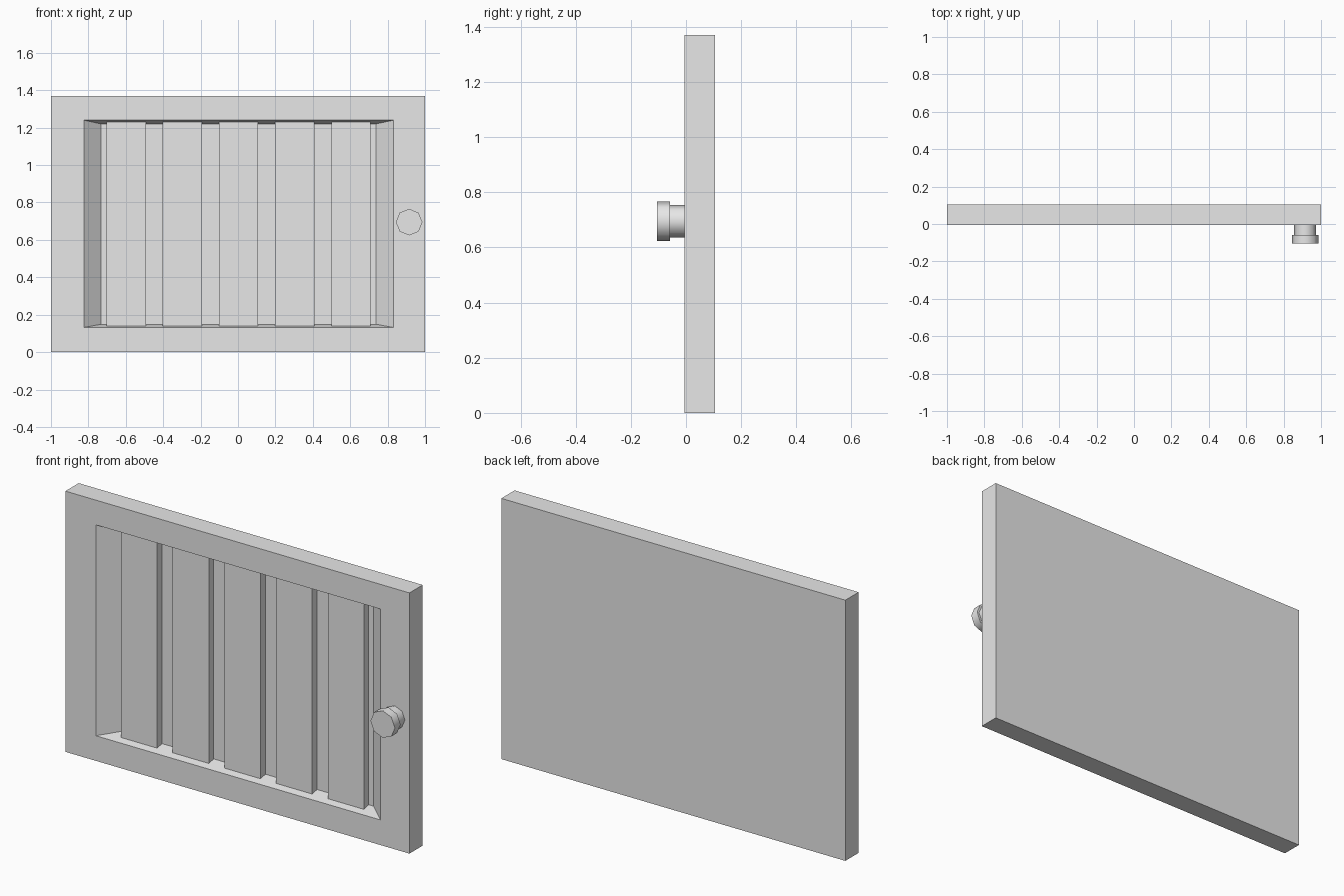
import bpy, bmesh, math
from mathutils import Matrix

cube = bpy.data.objects.get("Cube")
if cube:
    bpy.data.objects.remove(cube, do_unlink=True)

GREY = (0.8, 0.8, 0.8, 1)
mat = bpy.data.materials.new("light grey")
mat.use_nodes = True
mat.diffuse_color = GREY
mat.node_tree.nodes["Principled BSDF"].inputs["Base Color"].default_value = GREY

FRONT, BACK, FLOOR, SLAT_FRONT = -0.005, 0.105, 0.073, 0.033


def finish(name, bm):
    bmesh.ops.recalc_face_normals(bm, faces=bm.faces)
    mesh = bpy.data.meshes.new(name)
    bm.to_mesh(mesh)
    bm.free()
    mesh.materials.append(mat)
    obj = bpy.data.objects.new(name, mesh)
    bpy.context.collection.objects.link(obj)
    return obj


def loop(bm, x0, x1, z0, z1, y):
    return [bm.verts.new(p) for p in ((x0, y, z0), (x1, y, z0), (x1, y, z1), (x0, y, z1))]


def bridge(bm, a, b):
    for i in range(4):
        j = (i + 1) % 4
        bm.faces.new((a[i], a[j], b[j], b[i]))


# Panel: nested rectangles from the back, round the rim, into the sloped recess
bm = bmesh.new()
rings = [loop(bm, -1, 1, 0, 1.37, BACK),
         loop(bm, -1, 1, 0, 1.37, FRONT),
         loop(bm, -0.823, 0.831, 0.132, 1.24, FRONT),
         loop(bm, -0.732, 0.738, 0.149, 1.22, FLOOR)]
for a, b in zip(rings, rings[1:]):
    bridge(bm, a, b)
bm.faces.new(rings[0])
bm.faces.new(rings[-1])
finish("panel", bm)

# Slats: five upright boards, ends cut to the slope of the recess
for i in range(5):
    bm = bmesh.new()
    cx = 0.003 + 0.3005 * (i - 2)
    front = loop(bm, cx - 0.105, cx + 0.105, 0.14, 1.23, SLAT_FRONT)
    back = loop(bm, cx - 0.105, cx + 0.105, 0.149, 1.22, FLOOR)
    bridge(bm, front, back)
    bm.faces.new(front)
    bm.faces.new(back)
    finish(f"slat_{i + 1}", bm)


# Knob: eight-sided stem and wider cap
def knob_part(name, radius, y0, y1):
    bm = bmesh.new()
    place = Matrix.Translation((0.915, (y0 + y1) / 2, 0.695)) @ Matrix.Rotation(math.pi / 2, 4, "X")
    bmesh.ops.create_cone(bm, cap_ends=True, segments=8, radius1=radius, radius2=radius,
                          depth=y1 - y0, matrix=place)
    obj = finish(name, bm)
    bpy.ops.object.select_all(action="DESELECT")
    obj.select_set(True)
    bpy.context.view_layer.objects.active = obj
    bpy.ops.object.shade_smooth_by_angle(angle=math.radians(50))


knob_part("knob_stem", 0.059, -0.058, FRONT)
knob_part("knob_cap", 0.071, -0.105, -0.058)
